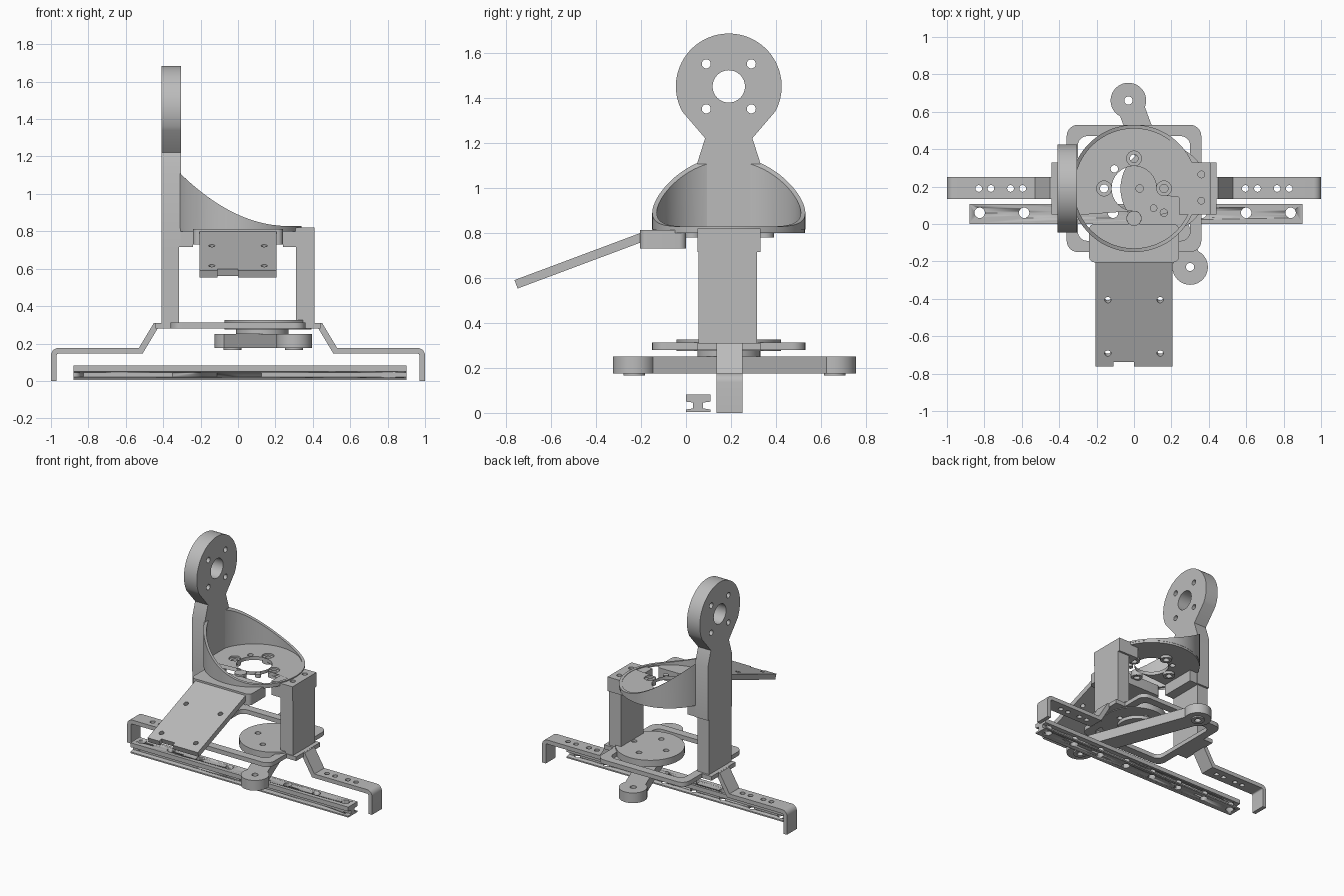
import bpy, bmesh
from math import sin, cos, radians, pi, atan2
from mathutils import Matrix, Vector

cube = bpy.data.objects.get("Cube")
if cube:
    bpy.data.objects.remove(cube, do_unlink=True)

grey = bpy.data.materials.new("plain_grey")
grey.use_nodes = True
COLOR = (0.5, 0.5, 0.5, 1)
grey.diffuse_color = COLOR
grey.node_tree.nodes["Principled BSDF"].inputs["Base Color"].default_value = COLOR

# Orientation of a flat profile: its normal runs along z, x or -y
FLAT = Matrix.Identity(4)
SIDE = Matrix(((0, 0, 1, 0), (1, 0, 0, 0), (0, 1, 0, 0), (0, 0, 0, 1)))
FRONT = Matrix(((1, 0, 0, 0), (0, 0, -1, 0), (0, 1, 0, 0), (0, 0, 0, 1)))
CY = 0.19


def finish(name, mesh):
    obj = bpy.data.objects.new(name, mesh)
    bpy.context.collection.objects.link(obj)
    mesh.materials.clear()
    mesh.materials.append(grey)
    bpy.ops.object.select_all(action='DESELECT')
    obj.select_set(True)
    bpy.context.view_layer.objects.active = obj
    bpy.ops.object.shade_smooth_by_angle(angle=radians(30))
    return obj


def arc(x, y, r, a=0, b=360, n=32):
    full = abs(b - a) == 360
    steps = n if full else n - 1
    return [(x + r * cos(radians(a + (b - a) * i / steps)),
             y + r * sin(radians(a + (b - a) * i / steps))) for i in range(n)]


def rounded(x0, x1, y0, y1, r):
    return (arc(x1 - r, y1 - r, r, 0, 90, 8) + arc(x0 + r, y1 - r, r, 90, 180, 8)
            + arc(x0 + r, y0 + r, r, 180, 270, 8) + arc(x1 - r, y0 + r, r, 270, 360, 8))


def rect(x0, x1, y0, y1):
    return [(x0, y0), (x1, y0), (x1, y1), (x0, y1)]


def plate(name, outline, lo, hi, holes=(), frame=FLAT):
    """Extrude an outline with holes from lo to hi along the frame's normal."""
    curve = bpy.data.curves.new(name, 'CURVE')
    curve.dimensions = '2D'
    curve.fill_mode = 'BOTH'
    curve.extrude = (hi - lo) / 2
    for loop in [outline, *holes]:
        s = curve.splines.new('POLY')
        s.points.add(len(loop) - 1)
        for p, (x, y) in zip(s.points, loop):
            p.co = (x, y, 0, 1)
        s.use_cyclic_u = True
    temp = bpy.data.objects.new(name, curve)
    bpy.context.collection.objects.link(temp)
    graph = bpy.context.evaluated_depsgraph_get()
    mesh = bpy.data.meshes.new_from_object(temp.evaluated_get(graph))
    bpy.data.objects.remove(temp, do_unlink=True)
    mesh.transform(frame @ Matrix.Translation((0, 0, (lo + hi) / 2)))
    bm = bmesh.new()
    bm.from_mesh(mesh)
    bmesh.ops.remove_doubles(bm, verts=bm.verts, dist=1e-5)
    bmesh.ops.recalc_face_normals(bm, faces=bm.faces)
    bm.to_mesh(mesh)
    bm.free()
    return finish(name, mesh)


def drill(obj, spots, r, lo, hi):
    """Cut vertical round holes."""
    bm = bmesh.new()
    for x, y in spots:
        bmesh.ops.create_cone(bm, cap_ends=True, segments=20, radius1=r, radius2=r, depth=hi - lo,
                              matrix=Matrix.Translation((x, y, (lo + hi) / 2)))
    mesh = bpy.data.meshes.new("drill")
    bm.to_mesh(mesh)
    bm.free()
    cutter = finish("drill", mesh)
    cutter.hide_render = True
    bpy.context.view_layer.objects.active = obj
    mod = obj.modifiers.new("holes", 'BOOLEAN')
    mod.operation = 'DIFFERENCE'
    mod.solver = 'EXACT'
    mod.object = cutter
    bpy.ops.object.modifier_apply(modifier=mod.name)
    bpy.data.objects.remove(cutter, do_unlink=True)


# Slide rail with an I-shaped section
half = [(0.054, 0.005), (0.054, 0.015), (0.022, 0.02), (0.022, 0.046), (0.054, 0.05), (0.054, 0.082)]
section = [(0.054 + y, z) for y, z in half] + [(0.054 - y, z) for y, z in reversed(half)]
rail = plate("slide_rail", section, -0.88, 0.9, frame=SIDE)
drill(rail, [(-0.825 + 0.2375 * i, 0.06) for i in range(8)], 0.028, -0.02, 0.1)

# Base frame with a tab under each post
plate("base_frame", rounded(-0.36, 0.36, -0.15, 0.53, 0.06), 0.28, 0.312,
      [rounded(-0.3, 0.3, -0.09, 0.47, 0.05)])
for s, side in ((1, "left"), (-1, "right")):
    plate(side + "_base_tab", rect(*sorted((s * 0.3, s * 0.44)), 0.05, 0.33), 0.28, 0.311)
    # Bent foot strap
    path = ([(0.3, 0.31), (0.45, 0.31), (0.53, 0.176)] + arc(0.96, 0.136, 0.04, 90, 0, 7)
            + [(1.0, 0.0), (0.97, 0.0)] + arc(0.96, 0.136, 0.01, 0, 90, 4)
            + [(0.51, 0.146), (0.43, 0.28), (0.3, 0.28)])
    strap = plate(side + "_foot_strap", [(s * x, z) for x, z in path], -0.25, -0.135, frame=FRONT)
    drill(strap, [(s * x, CY) for x in (0.595, 0.66, 0.765, 0.83)], 0.018, 0.1, 0.2)

# Posts and their upper blocks
plate("right_post", rect(-0.41, -0.315, 0.055, 0.315), 0.31, 0.715)
plate("left_post", rect(0.31, 0.41, 0.055, 0.315), 0.31, 0.715)
plate("left_post_block", rect(0.24, 0.41, 0.05, 0.33), 0.715, 0.82,
      [arc(0.36, y, 0.018) for y in (0.125, 0.265)])
plate("right_shelf", rect(-0.31, -0.24, 0.055, 0.325), 0.715, 0.82)

# Tall side plate with a round head
plate("tall_side_plate",
      arc(CY, 1.45, 0.235, -28, 208, 48) + [(0.085, 1.22), (0.05, 1.11), (0.05, 0.715), (0.33, 0.715),
                                            (0.33, 1.11), (0.295, 1.22)],
      -0.41, -0.305,
      [arc(CY, 1.45, 0.072)] + [arc(CY + a, 1.45 + b, 0.02, n=20) for a in (-0.1, 0.1) for b in (-0.1, 0.1)],
      SIDE)

# Round tray floor with bolt holes
bolts = [(0, CY + 0.16), (0, CY - 0.16), (0.16, CY), (-0.16, CY)]
plate("tray_floor", arc(0, CY, 0.338, n=72), 0.8, 0.825,
      [arc(0, CY, 0.12)] + [arc(x, y, 0.04, n=24) for x, y in bolts]
      + [arc(-0.105, CY + 0.105, 0.02, n=16), arc(0.105, CY - 0.105, 0.02, n=16)])
for i, (x, y) in enumerate(bolts):
    plate(f"tray_bushing_{i + 1}", arc(x, y, 0.041, n=24), 0.78, 0.812, [arc(x, y, 0.022, n=16)])

# Curved tray wall that sweeps up to the tall plate
bm = bmesh.new()
N = 96
rings = []
for i in range(N):
    a = 2 * pi * i / N
    quad = []
    for r, top in ((0.34, 0), (0.34, 1), (0.32, 1), (0.32, 0)):
        x = r * cos(a)
        t = max(0.0, (0.27 - x) / 0.58)
        quad.append(bm.verts.new((x, CY + r * sin(a), 0.828 + 0.282 * t * t if top else 0.815)))
    rings.append(quad)
for i in range(N):
    p, q = rings[i], rings[(i + 1) % N]
    for j in range(4):
        k = (j + 1) % 4
        bm.faces.new((p[j], q[j], q[k], p[k]))
bmesh.ops.recalc_face_normals(bm, faces=bm.faces)
mesh = bpy.data.meshes.new("tray_wall")
bm.to_mesh(mesh)
bm.free()
finish("tray_wall", mesh)

# Front bracket and sloping panel
plate("front_bracket", rounded(-0.24, 0.24, -0.205, 0.0, 0.03), 0.73, 0.812)
panel = plate("sloping_panel", rect(-0.205, 0.205, -0.6, 0.02)[:1]
              + [(-0.11, -0.6), (-0.11, -0.575), (0, -0.575), (0, -0.6)]
              + rect(-0.205, 0.205, -0.6, 0.02)[1:], -0.04, 0,
              [arc(x, y, 0.017, n=16) for x in (-0.14, 0.14) for y in (-0.22, -0.525)])
panel.data.transform(Matrix.Translation((0, -0.2, 0.8)) @ Matrix.Rotation(radians(20.5), 4, 'X'))

# Turntable disc below the tray
TX = 0.16
plate("turntable_disc", arc(TX, CY, 0.232, n=64), 0.275, 0.325,
      [arc(TX + 0.13 * cos(a), CY + 0.13 * sin(a), 0.02, n=16) for a in (0, pi / 2, pi, 1.5 * pi)])
plate("turntable_hub", arc(0.13, CY, 0.14, n=48), 0.25, 0.275)

# Double-ended swing arm
p, q = Vector((-0.03, 0.66)), Vector((0.3, -0.23))
d = degrees_dir = atan2(q.y - p.y, q.x - p.x) * 180 / pi
plate("swing_arm", arc(q.x, q.y, 0.095, d - 132, d + 132) + arc(p.x, p.y, 0.095, d + 48, d + 312),
      0.175, 0.25, [arc(v.x, v.y, 0.022, n=20) for v in (p, q)])
for v, side in ((p, "back"), (q, "front")):
    plate(side + "_arm_bushing", arc(v.x, v.y, 0.048), 0.165, 0.18, [arc(v.x, v.y, 0.022, n=20)])
